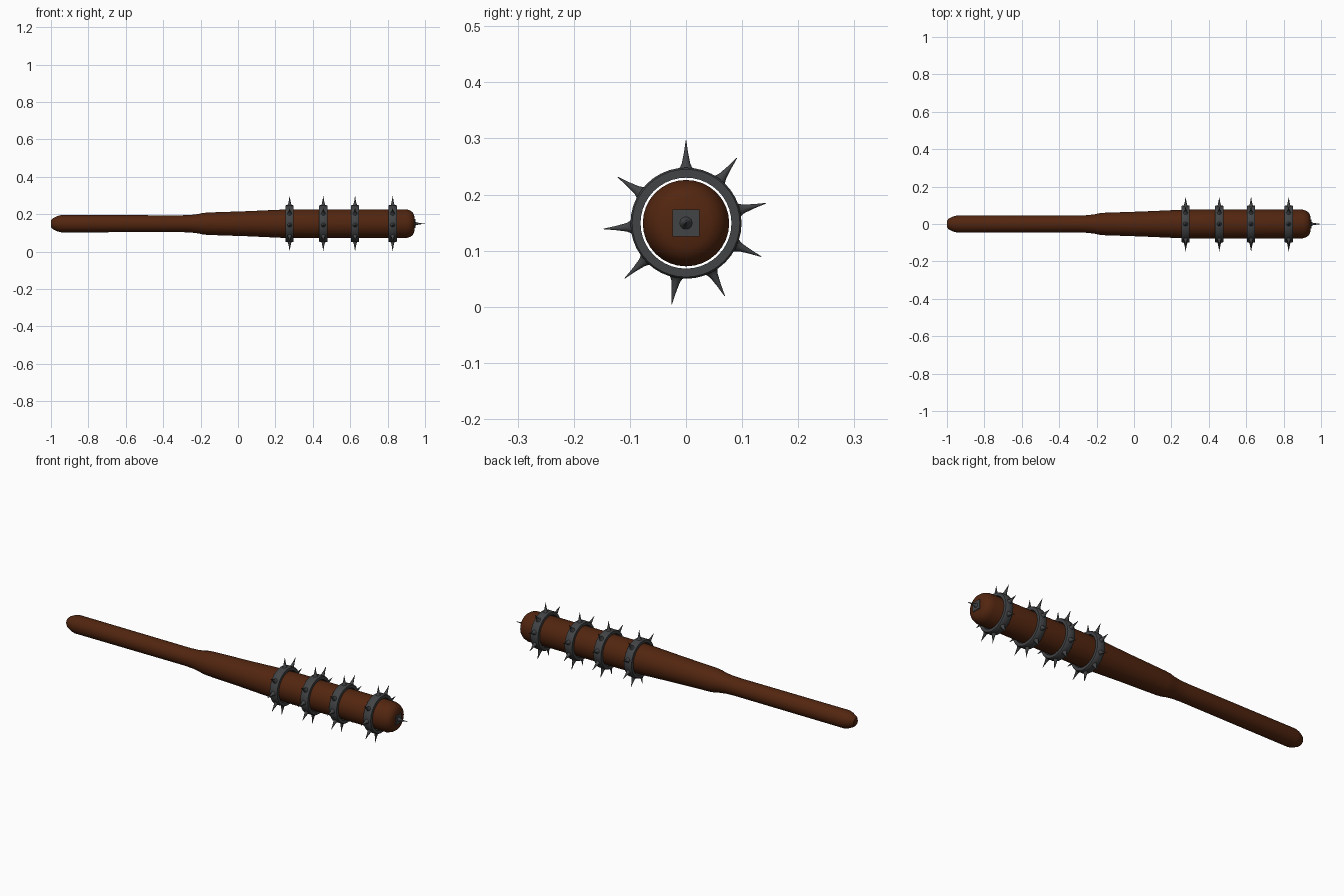
import bpy, bmesh
from math import radians, tau, cos, sin
from mathutils import Matrix

cube = bpy.data.objects.get("Cube")
if cube:
    bpy.data.objects.remove(cube, do_unlink=True)

AXIS_Z = 0.149


def material(name, colour):
    m = bpy.data.materials.new(name)
    m.use_nodes = True
    m.diffuse_color = colour
    bsdf = m.node_tree.nodes["Principled BSDF"]
    bsdf.inputs["Base Color"].default_value = colour
    bsdf.inputs["Roughness"].default_value = 0.7
    return m


wood = material("dark brown wood", (0.085, 0.019, 0.005, 1))
iron = material("dark grey iron", (0.055, 0.057, 0.06, 1))


def lathe(bm, profile, sides, matrix, closed=False):
    """Revolve (position, radius) pairs about local x; closed joins last to first."""
    loops = []
    for x, r in profile:
        angles = [tau * i / sides for i in range(sides)]
        loops.append([bm.verts.new(matrix @ Matrix.Translation(
            (x, r * cos(a), r * sin(a))).translation) for a in angles])
    pairs = list(zip(loops, loops[1:]))
    if closed:
        pairs.append((loops[-1], loops[0]))
    else:
        bm.faces.new(loops[0])
        bm.faces.new(loops[-1])
    for a, b in pairs:
        for i in range(sides):
            j = (i + 1) % sides
            bm.faces.new((a[i], a[j], b[j], b[i]))


def finish(name, bm, mat, angle):
    bmesh.ops.recalc_face_normals(bm, faces=bm.faces)
    mesh = bpy.data.meshes.new(name)
    bm.to_mesh(mesh)
    bm.free()
    mesh.materials.append(mat)
    ob = bpy.data.objects.new(name, mesh)
    ob.location.z = AXIS_Z
    bpy.context.collection.objects.link(ob)
    bpy.ops.object.select_all(action="DESELECT")
    ob.select_set(True)
    bpy.context.view_layer.objects.active = ob
    bpy.ops.object.shade_smooth_by_angle(angle=radians(angle))
    return ob


# Wooden shaft: grip, shoulder, thick head and rounded ends
shaft = [(-1, 0.018), (-0.99, 0.029), (-0.965, 0.041), (-0.945, 0.046),
         (-0.3, 0.045), (-0.25, 0.047), (-0.21, 0.052), (-0.19, 0.057),
         (-0.16, 0.06), (0.05, 0.067), (0.25, 0.076), (0.35, 0.077),
         (0.9, 0.077), (0.92, 0.071), (0.935, 0.06), (0.942, 0.045), (0.945, 0.02)]
bm = bmesh.new()
lathe(bm, shaft, 32, Matrix())
finish("wooden_shaft", bm, wood, 40)

# Concave spike, and iron band section with chamfered rims
spike = [(0, 0.015), (0.005, 0.011), (0.011, 0.008), (0.03, 0.004), (0.052, 0.0006)]
band = [(-0.022, 0.081), (-0.022, 0.096), (-0.018, 0.099),
        (0.018, 0.099), (0.022, 0.096), (0.022, 0.081)]

# Four bands, each with nine spikes starting at the top
for n, x in enumerate((0.276, 0.456, 0.626, 0.827), 1):
    bm = bmesh.new()
    place = Matrix.Translation((x, 0, 0))
    lathe(bm, band, 40, place, closed=True)
    for k in range(9):
        turn = Matrix.Rotation(radians(90 - 38 * k), 4, "X")
        aim = Matrix.Rotation(radians(90), 4, "Z")
        lathe(bm, spike, 10, place @ turn @ aim @ Matrix.Translation((0.095, 0, 0)))
    finish(f"spiked_band_{n}", bm, iron, 40)

# Square plate and spike on the head end
bm = bmesh.new()
bmesh.ops.create_cube(bm, size=1, matrix=Matrix.Translation((0.944, 0, 0))
                      @ Matrix.Diagonal((0.008, 0.048, 0.048, 1)))
lathe(bm, [(0.947 + x * 1.02, r * 0.8) for x, r in spike], 10, Matrix())
finish("end_plate_spike", bm, iron, 40)
